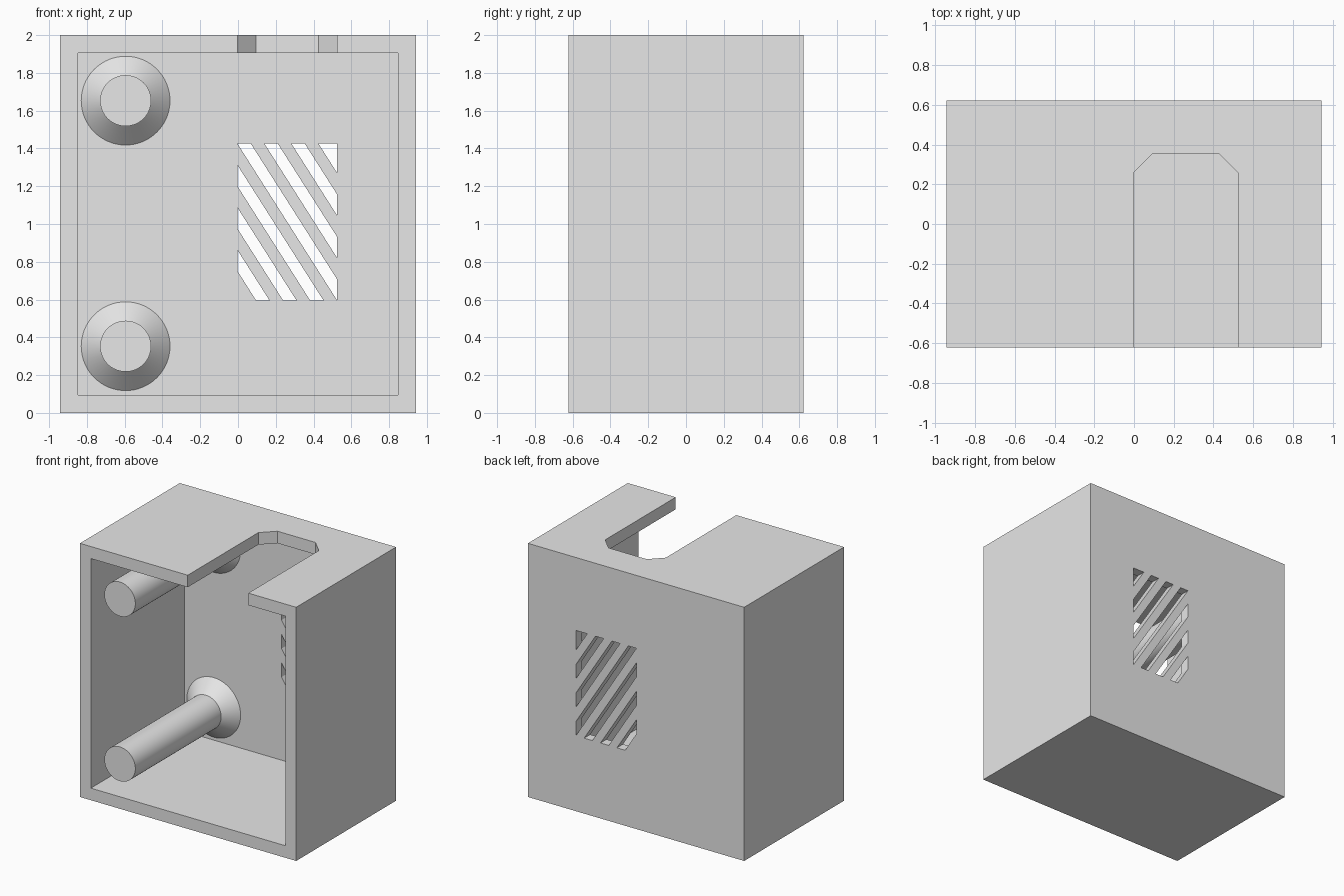
import bpy
import bmesh
import math
from mathutils import Matrix, Vector

cube = bpy.data.objects.get("Cube")
if cube:
    bpy.data.objects.remove(cube, do_unlink=True)

# Overall sizes
HW, HD, H = 0.943, 0.622, 2.0
WALL, BACK = 0.095, 0.075
INNER_Y = HD - BACK

grey = bpy.data.materials.new("light grey")
grey.use_nodes = True
colour = (0.8, 0.8, 0.8, 1)
grey.diffuse_color = colour
grey.node_tree.nodes["Principled BSDF"].inputs["Base Color"].default_value = colour


def finish(name, bm):
    bmesh.ops.recalc_face_normals(bm, faces=bm.faces)
    mesh = bpy.data.meshes.new(name)
    bm.to_mesh(mesh)
    bm.free()
    mesh.materials.append(grey)
    obj = bpy.data.objects.new(name, mesh)
    bpy.context.collection.objects.link(obj)
    return obj


def box(name, lo, hi):
    lo, hi = Vector(lo), Vector(hi)
    bm = bmesh.new()
    bmesh.ops.create_cube(bm, size=1, matrix=Matrix.Translation((lo + hi) / 2)
                          @ Matrix.Diagonal((*(hi - lo), 1)))
    return finish(name, bm)


def extrude(bm, faces, offset):
    new = bmesh.ops.extrude_face_region(bm, geom=faces)["geom"]
    verts = [v for v in new if isinstance(v, bmesh.types.BMVert)]
    bmesh.ops.translate(bm, verts=verts, vec=offset)


def select_only(obj):
    bpy.ops.object.select_all(action="DESELECT")
    obj.select_set(True)
    bpy.context.view_layer.objects.active = obj


def cut(target, cutter):
    cutter.hide_render = True
    mod = target.modifiers.new("cut", "BOOLEAN")
    mod.operation, mod.solver, mod.object = "DIFFERENCE", "EXACT", cutter
    select_only(target)
    bpy.ops.object.modifier_apply(modifier=mod.name)
    bpy.data.objects.remove(cutter, do_unlink=True)


# Open-fronted case
case = box("case", (-HW, -HD, 0), (HW, HD, H))
cut(case, box("cavity_cutter", (-HW + WALL, -1, WALL), (HW - WALL, INNER_Y, H - WALL)))

# Chamfered notch in the top panel
X0, X1, NOTCH_Y, CHAMFER = -0.003, 0.525, 0.355, 0.098
bm = bmesh.new()
outline = [(X0, -1), (X1, -1), (X1, NOTCH_Y - CHAMFER), (X1 - CHAMFER, NOTCH_Y),
           (X0 + CHAMFER, NOTCH_Y), (X0, NOTCH_Y - CHAMFER)]
face = bm.faces.new([bm.verts.new((x, y, 1.8)) for x, y in outline])
extrude(bm, [face], (0, 0, 0.4))
cut(case, finish("notch_cutter", bm))

# Diagonal vent slots in the back panel, clipped to a rectangular window
Z0, Z1, PITCH, SLOT = 0.595, 1.425, 0.143, 0.071
run = X1 - X0
bm = bmesh.new()
for k in range(-3, 4):
    a = X0 + k * PITCH
    b = X1 if k == 3 else a + SLOT
    quad = [(a, Z1), (b, Z1), (b + run, Z0), (a + run, Z0)]
    bm.faces.new([bm.verts.new((x, 0.5, z)) for x, z in quad])
for point, normal in (((X0, 0, 0), (-1, 0, 0)), ((X1, 0, 0), (1, 0, 0))):
    bmesh.ops.bisect_plane(bm, geom=bm.verts[:] + bm.edges[:] + bm.faces[:],
                           plane_co=point, plane_no=normal, clear_outer=True)
extrude(bm, bm.faces[:], (0, 0.3, 0))
cut(case, finish("vent_cutter", bm))

# Round mounting posts with flared roots
profile = [(0, -HD), (0.135, -HD), (0.135, INNER_Y - 0.1),
           (0.235, INNER_Y), (0.235, INNER_Y + 0.01), (0, INNER_Y + 0.01)]
for name, z in (("lower_post", 0.353), ("upper_post", 1.653)):
    bm = bmesh.new()
    verts = [bm.verts.new((r, y, 0)) for r, y in profile]
    edges = [bm.edges.new(pair) for pair in zip(verts, verts[1:])]
    bmesh.ops.spin(bm, geom=verts + edges, cent=(0, 0, 0), axis=(0, 1, 0),
                   angle=math.tau, steps=64)
    bmesh.ops.remove_doubles(bm, verts=bm.verts, dist=0.0001)
    post = finish(name, bm)
    post.location = (-0.595, 0, z)
    select_only(post)
    bpy.ops.object.shade_smooth_by_angle(angle=math.radians(30))
